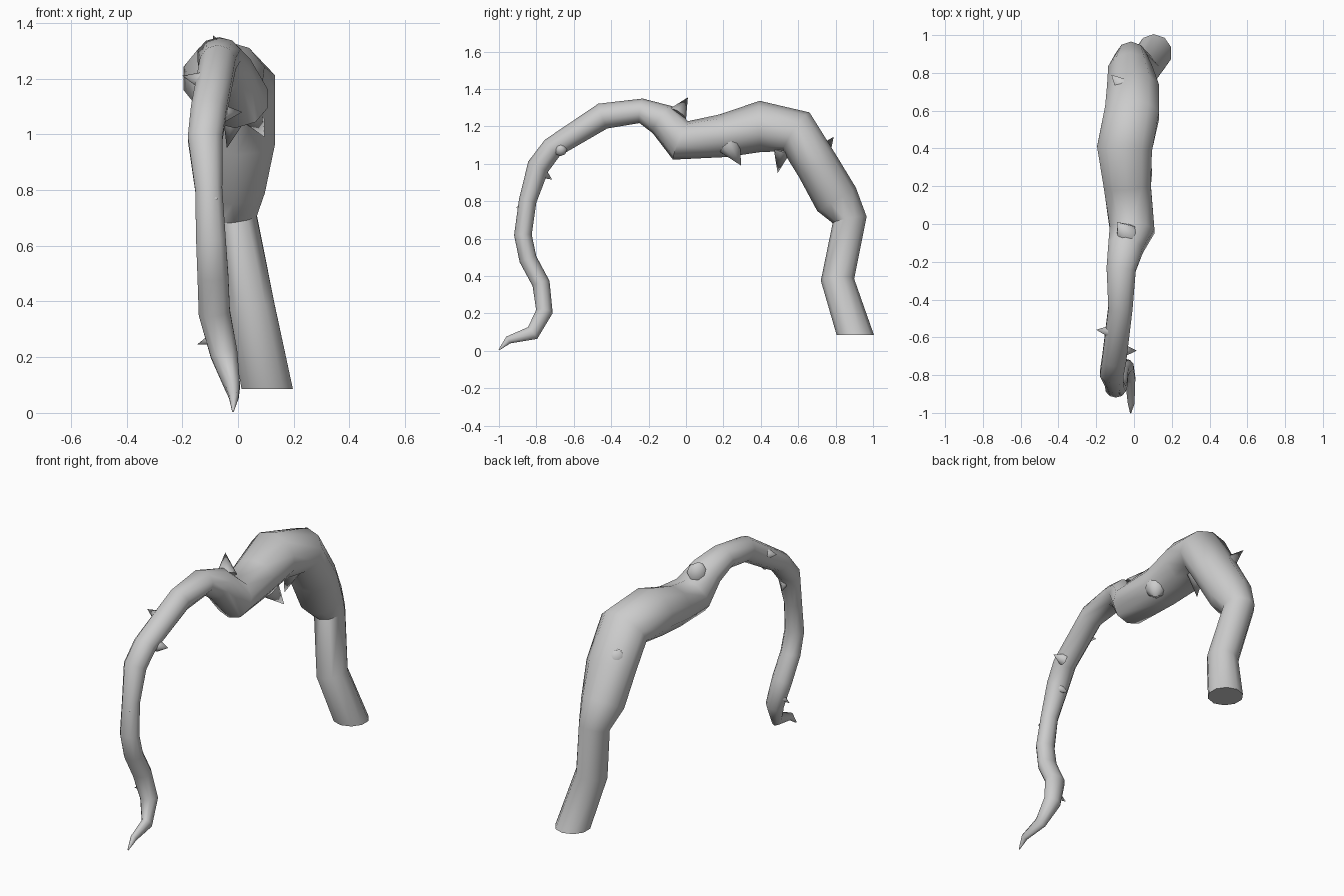
import bpy, bmesh, math
from mathutils import Vector

SIDES = 10

# Centreline: x, y, z, sideways radius, in-plane radius
PATH = [
    (-0.018, -1.00, 0.005, 0.003, 0.003),
    (-0.015, -0.95, 0.058, 0.018, 0.020),
    (-0.02, -0.82, 0.095, 0.028, 0.038),
    (-0.05, -0.757, 0.21, 0.050, 0.043),
    (-0.085, -0.775, 0.36, 0.058, 0.045),
    (-0.09, -0.845, 0.49, 0.057, 0.045),
    (-0.097, -0.872, 0.62, 0.055, 0.045),
    (-0.105, -0.847, 0.80, 0.050, 0.045),
    (-0.118, -0.79, 0.985, 0.064, 0.057),
    (-0.105, -0.715, 1.085, 0.066, 0.056),
    (-0.072, -0.445, 1.255, 0.066, 0.067),
    (-0.068, -0.24, 1.283, 0.080, 0.063),
    (-0.045, -0.125, 1.235, 0.095, 0.085),
    (-0.01, -0.03, 1.125, 0.122, 0.105),
    (-0.035, 0.20, 1.15, 0.128, 0.110),
    (-0.05, 0.40, 1.20, 0.150, 0.130),
    (-0.01, 0.59, 1.17, 0.148, 0.120),
    (-0.005, 0.705, 0.985, 0.142, 0.110),
    (-0.02, 0.805, 0.81, 0.120, 0.115),
    (-0.015, 0.875, 0.70, 0.085, 0.088),
    (0.047, 0.81, 0.38, 0.087, 0.085),
    (0.105, 0.905, 0.085, 0.095, 0.095),
]


def make_object(name, bm):
    bmesh.ops.recalc_face_normals(bm, faces=bm.faces[:])
    mesh = bpy.data.meshes.new(name)
    bm.to_mesh(mesh)
    bm.free()
    obj = bpy.data.objects.new(name, mesh)
    bpy.context.collection.objects.link(obj)
    bpy.ops.object.select_all(action='DESELECT')
    obj.select_set(True)
    bpy.context.view_layer.objects.active = obj
    bpy.ops.object.shade_smooth_by_angle(angle=math.radians(50))
    return obj


def make_vine():
    bm = bmesh.new()
    pts = [Vector(p[:3]) for p in PATH]
    rings = []
    for i, p in enumerate(PATH):
        ahead = (pts[min(i + 1, len(pts) - 1)] - pts[i]).normalized()
        behind = (pts[i] - pts[max(i - 1, 0)]).normalized()
        t = (ahead + behind).normalized()
        if i == len(PATH) - 1:
            t = Vector((0, 0, -1))      # level cut at the thick end
        side = Vector((1, 0, 0))
        side = (side - t * side.dot(t)).normalized()
        up = t.cross(side)
        ring = []
        for k in range(SIDES):
            a = 2 * math.pi * (k + 0.5) / SIDES
            ring.append(bm.verts.new(pts[i] + side * p[3] * math.cos(a) * 1.02
                                     + up * p[4] * math.sin(a) * 1.05))
        rings.append(ring)
    for a, b in zip(rings, rings[1:]):
        for k in range(SIDES):
            n = (k + 1) % SIDES
            bm.faces.new((a[k], a[n], b[n], b[k]))
    bm.faces.new(rings[0])
    bm.faces.new(rings[-1])
    return make_object("vine_stem", bm)


def make_thorn(name, base, tip, radius):
    bm = bmesh.new()
    base, tip = Vector(base), Vector(tip)
    axis = tip - base
    bmesh.ops.create_cone(bm, cap_ends=True, segments=8, radius1=radius,
                          radius2=0, depth=axis.length)
    rot = axis.to_track_quat('Z', 'Y')
    for v in bm.verts:
        v.co = rot @ v.co + (base + tip) / 2
    return make_object(name, bm)


make_vine()

# Thorns: base centre, tip, base radius
THORNS = [
    ((-0.04, -0.05, 1.26), (-0.09, 0.01, 1.355), 0.057),
    ((-0.04, 0.71, 1.035), (-0.12, 0.79, 1.145), 0.060),
    ((0.04, 0.235, 1.09), (0.095, 0.295, 0.99), 0.060),
    ((-0.01, 0.515, 1.075), (-0.04, 0.49, 0.95), 0.048),
    ((-0.055, -0.67, 1.075), (0.015, -0.67, 1.08), 0.034),
    ((-0.115, -0.57, 1.19), (-0.20, -0.56, 1.21), 0.038),
    ((-0.09, -0.76, 0.265), (-0.147, -0.755, 0.245), 0.022),
    ((-0.09, -0.86, 0.77), (-0.072, -0.91, 0.768), 0.015),
    ((-0.11, -0.765, 0.95), (-0.125, -0.715, 0.915), 0.028),
]
for i, (base, tip, radius) in enumerate(THORNS):
    make_thorn(f"thorn_{i + 1}", base, tip, radius)
